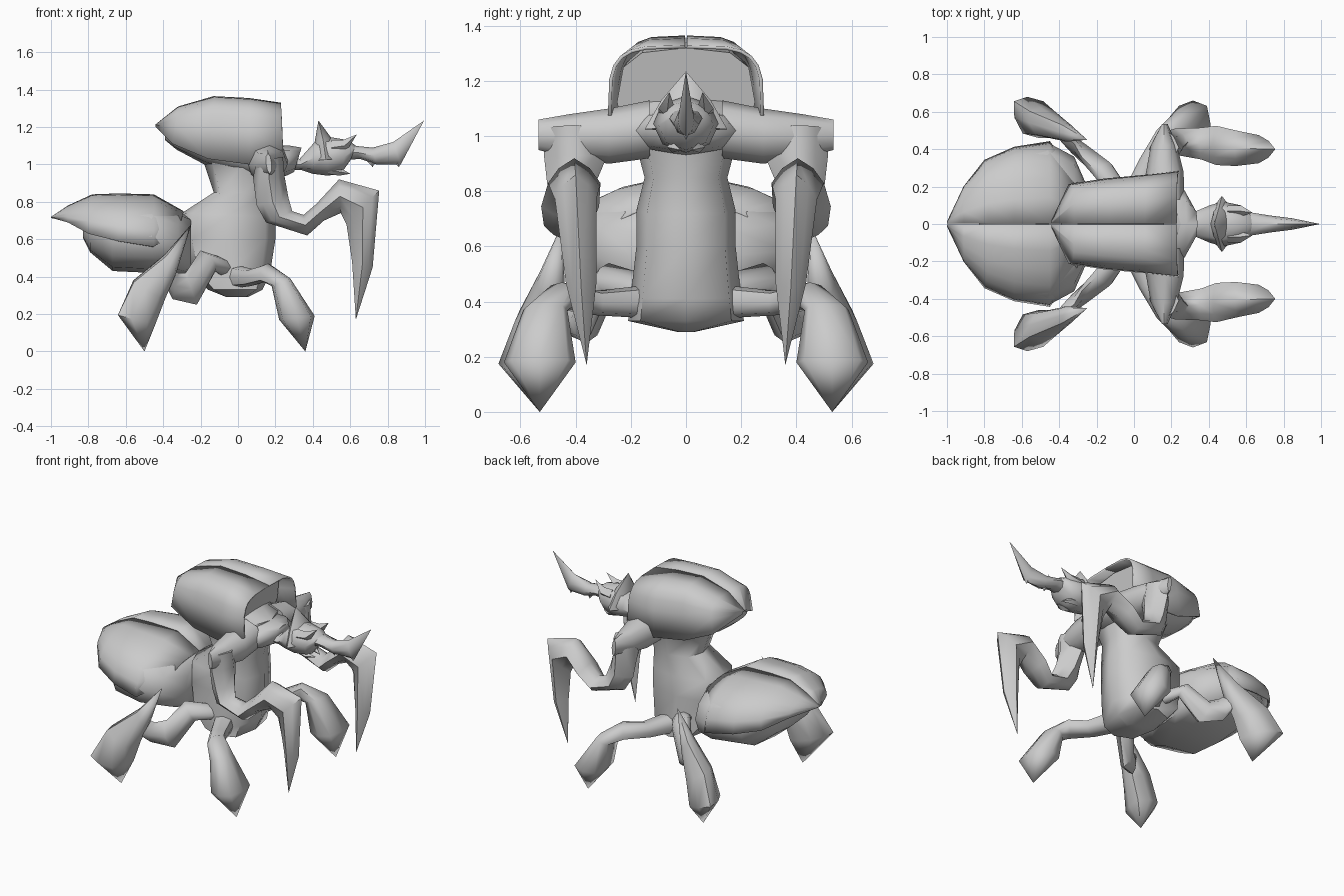
import bpy, bmesh, math

cube = bpy.data.objects.get("Cube")
if cube:
    bpy.data.objects.remove(cube, do_unlink=True)

grey = bpy.data.materials.new("shell grey")
grey.use_nodes = True
colour = (0.6, 0.6, 0.6, 1)
grey.diffuse_color = colour
grey.node_tree.nodes["Principled BSDF"].inputs["Base Color"].default_value = colour


def power(value, exponent):
    return math.copysign(abs(value) ** exponent, value)


def finish(name, bm, mirror, angle, thickness=0):
    bmesh.ops.remove_doubles(bm, verts=bm.verts[:], dist=0.0005)
    bmesh.ops.recalc_face_normals(bm, faces=bm.faces[:])
    mesh = bpy.data.meshes.new(name)
    bm.to_mesh(mesh)
    bm.free()
    mesh.materials.append(grey)
    obj = bpy.data.objects.new(name, mesh)
    bpy.context.collection.objects.link(obj)
    bpy.ops.object.select_all(action="DESELECT")
    obj.select_set(True)
    bpy.context.view_layer.objects.active = obj
    bpy.ops.object.shade_smooth_by_angle(angle=math.radians(angle))
    if thickness:
        solid = obj.modifiers.new("thickness", "SOLIDIFY")
        solid.thickness = thickness
        solid.offset = -1
    if mirror:
        mod = obj.modifiers.new("mirror", "MIRROR")
        mod.use_axis = (False, True, False)


def bridge(bm, rings, closed):
    count = len(rings[0])
    for near, far in zip(rings, rings[1:]):
        for k in range(count if closed else count - 1):
            j = (k + 1) % count
            bm.faces.new((near[k], near[j], far[j], far[k]))


def loft(name, sections, shape=1.0, mirror=False, sides=8, angle=60):
    """Section: lower x, z; upper x, z; y centre; y half width; optional sideways skew."""
    bm = bmesh.new()
    rings = []
    for x1, z1, x2, z2, y, half, *skew in sections:
        sx = skew[0] if skew else 0
        ring = []
        for k in range(sides):
            turn = math.tau * k / sides
            c = power(round(math.cos(turn), 6), shape) / 2
            s = power(round(math.sin(turn), 6), shape)
            ring.append(bm.verts.new(((x1 + x2) / 2 + c * (x2 - x1) + s * sx,
                                      y + s * half,
                                      (z1 + z2) / 2 + c * (z2 - z1))))
        rings.append(ring)
    bridge(bm, rings, True)
    bm.faces.new(rings[0])
    bm.faces.new(rings[-1])
    finish(name, bm, mirror, angle)


def tip(x, z, y=0):
    return (x, z, x, z, y, 0)


def upright(x, low, high, half):
    return (x, low, x, high, 0, half)


def wing_case(name, sections, shape):
    """Section: x, top z, half width, edge z, x shift of the edge."""
    bm = bmesh.new()
    rings = []
    for x, top, half, edge, shift in sections:
        ring = []
        for k in range(7):
            turn = math.pi / 2 * k / 6
            across = power(math.sin(turn), shape)
            down = 1 - power(max(math.cos(turn), 0), shape)
            ring.append(bm.verts.new((x + shift * down, 0.003 + half * across,
                                      top - (top - edge) * down)))
        rings.append(ring)
    bridge(bm, rings, False)
    finish(name, bm, True, 60, 0.012)


# Main body
loft("torso", [
    (-.06, .29, .05, .29, 0, .03), (-.16, .33, .13, .33, 0, .21),
    (-.26, .43, .17, .41, 0, .2), (-.3, .6, .2, .6, 0, .18),
    (-.3, .74, .2, .72, 0, .18), (-.13, .85, .19, .85, 0, .15),
    (-.18, 1, .23, 1, 0, .19), (-.26, 1.1, .25, 1.1, 0, .21),
    (-.24, 1.2, .05, 1.15, 0, .19)], shape=.7)
loft("abdomen", [
    upright(-.25, .42, .72, .2), upright(-.32, .42, .75, .36),
    upright(-.46, .42, .81, .435), upright(-.67, .43, .81, .39),
    upright(-.79, .53, .77, .28), upright(-.83, .61, .71, .14)], shape=.8, sides=12)
loft("upper_back", [
    upright(-.39, 1.13, 1.22, .1), upright(-.33, 1.08, 1.27, .18),
    upright(-.18, 1, 1.34, .22), (-.03, .95, .02, 1.34, 0, .235),
    (.08, .93, .16, 1.32, 0, .25)], shape=.65, sides=12)
loft("neck_collar", [
    upright(.2, .93, 1.1, .21), (.26, .94, .28, 1.1, 0, .18), (.3, .96, .34, 1.09, 0, .09)])

# Wing cases, split along the middle
wing_case("abdomen_wing_cases", [
    (-.29, .75, .26, .64, -.03), (-.45, .84, .44, .56, 0), (-.64, .845, .41, .59, 0),
    (-.78, .84, .34, .63, -.02), (-.91, .78, .2, .69, 0), (-1, .72, .01, .715, 0)], .85)
wing_case("upper_wing_cases", [
    (-.44, 1.215, .02, 1.2, 0), (-.32, 1.31, .21, 1.11, -.03), (-.13, 1.365, .24, 1.03, -.03),
    (.06, 1.355, .26, 1, 0), (.23, 1.33, .28, 1.08, .01)], .5)

# Wedge shoulders and front arms ending in hooked claws
loft("shoulders", [
    (.15, .92, .15, 1.13, .13, 0, .12), (.16, .9, .17, 1.1, .28, 0, .1),
    (.16, .92, .16, 1.08, .42, 0, .07), (.17, .95, .16, 1.06, .535, 0, .015)], mirror=True)
loft("claw_arms", [
    (.1, 1.02, .24, 1.04, .41, .1), (.08, .93, .25, .93, .4, .115),
    (.1, .78, .27, .82, .42, .08), (.15, .69, .29, .75, .44, .07),
    (.37, .62, .35, .73, .43, .085), (.46, .7, .42, .79, .42, .105),
    (.55, .74, .54, .92, .405, .095), (.58, .68, .755, .86, .4, .075),
    (.61, .48, .72, .45, .38, .055), tip(.63, .17, .36)], shape=1.5, mirror=True)

# Walking legs
loft("front_legs", [
    (0, .34, 0, .46, .14, .03, -.06), (.07, .35, .08, .44, .32, .02, -.05),
    (.14, .37, .16, .47, .45, .05, -.03), (.18, .35, .28, .39, .51, .08),
    (.22, .17, .41, .19, .53, .13), tip(.36, 0, .53)], shape=.7, mirror=True)
loft("hind_thighs", [
    (-.08, .4, -.08, .5, .15, .05, .04), (-.12, .43, -.2, .54, .28, .05, .03),
    (-.22, .25, -.28, .42, .36, .06), (-.35, .28, -.32, .42, .43, .05),
    (-.38, .34, -.4, .48, .49, .05)], shape=1.2, mirror=True)
loft("hind_shins", [
    tip(-.25, .68, .45), (-.33, .42, -.39, .52, .49, .05),
    (-.39, .28, -.56, .38, .54, .08, -.02), (-.44, .15, -.64, .2, .57, .11, -.03),
    tip(-.5, 0, .53)], shape=.7, mirror=True)

# Head with crest, horn and small mouth parts
loft("head", [
    upright(.24, .97, 1.04, .06), (.34, .97, .33, 1.03, 0, .07),
    (.4, .95, .41, 1.12, 0, .1), (.48, .94, .47, 1.15, 0, .12),
    (.55, .95, .59, 1.13, 0, .1), (.6, 1.02, .63, 1.1, 0, .06)])
loft("head_crest", [
    tip(.43, 1.235), (.41, 1.12, .5, 1.14, 0, .09),
    (.41, 1.02, .53, 1.03, 0, .15)], shape=1.2, angle=50)
loft("brow_spikes", [
    (.5, 1.05, .5, 1.13, .07, .03), (.58, 1.07, .56, 1.13, .07, .03),
    tip(.635, 1.16, .06)], mirror=True, sides=4)
loft("horn", [
    upright(.55, 1.02, 1.1, .06), (.65, 1.03, .62, 1.1, 0, .06),
    (.74, 1, .72, 1.09, 0, .045), (.87, 1, .83, 1.12, 0, .03),
    tip(.995, 1.235)])
for number, x in enumerate((.7, .84)):
    loft(f"horn_tooth_{number}", [
        (x - .03, 1.04, x + .05, 1.04, 0, .025), tip(x + .02, .985)], sides=4)
loft("mandibles", [
    (.48, .95, .48, .99, .04, .02), (.54, .94, .55, .98, .05, .02),
    tip(.6, .95, .02)], mirror=True, sides=4)
